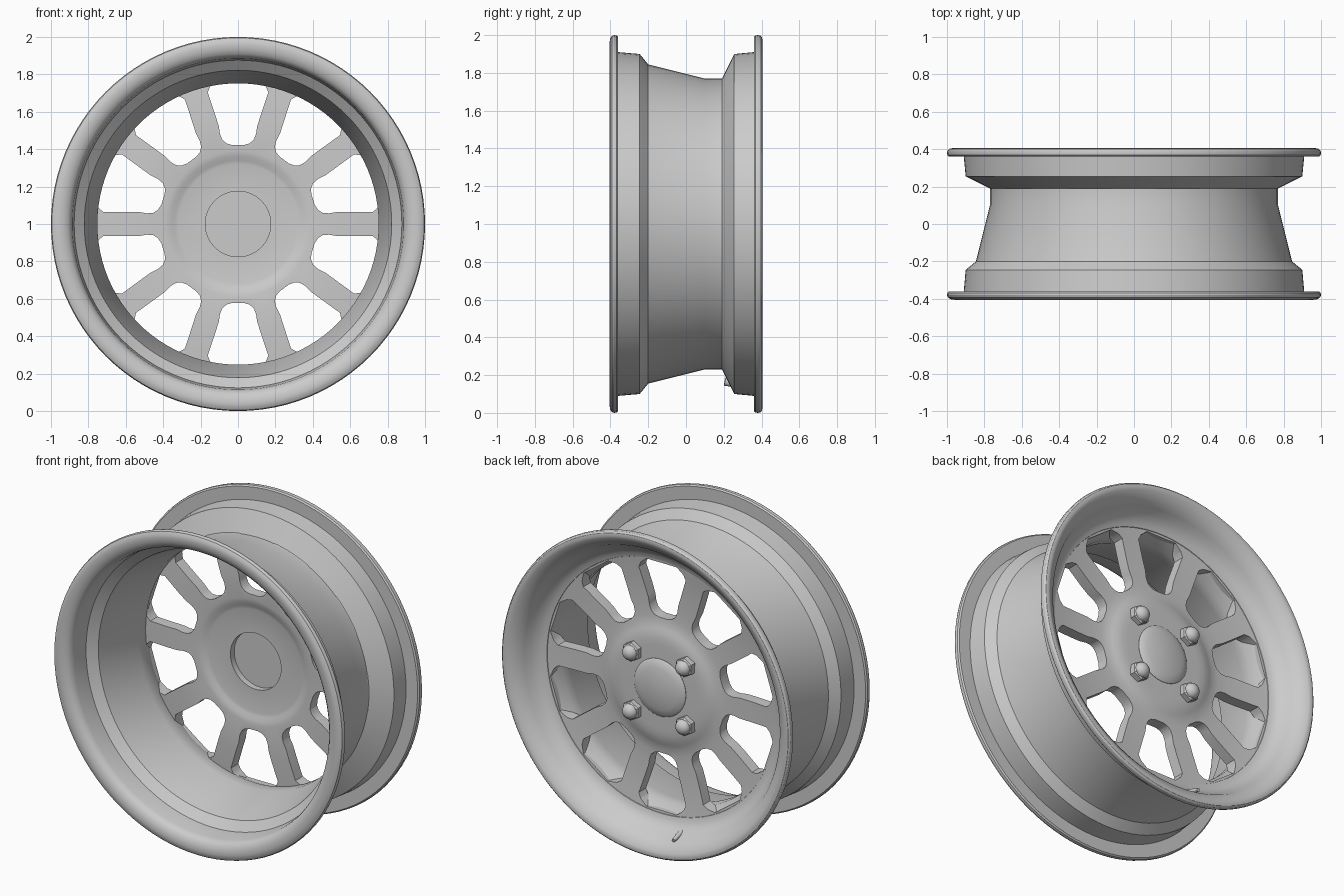
import bpy, bmesh, math
from mathutils import Matrix, Vector

if "Cube" in bpy.data.objects:
    bpy.data.objects.remove(bpy.data.objects["Cube"])

CENTRE = Vector((0, 0, 1))   # wheel axis runs along y at z = 1


def finish(name, bm, smooth=True, angle=30):
    bmesh.ops.recalc_face_normals(bm, faces=bm.faces)
    me = bpy.data.meshes.new(name)
    bm.to_mesh(me)
    bm.free()
    ob = bpy.data.objects.new(name, me)
    bpy.context.collection.objects.link(ob)
    if smooth:
        shade(ob, angle)
    return ob


def shade(ob, angle=30):
    ob.data.shade_smooth()
    ob.data.set_sharp_from_angle(angle=math.radians(angle))


def lathe(name, profile, closed=True, steps=96, smooth=True):
    """Spin a (y, radius) profile round the wheel axis."""
    bm = bmesh.new()
    vs = [bm.verts.new((0, y, 1 + r)) for y, r in profile]
    pairs = list(zip(vs, vs[1:])) + ([(vs[-1], vs[0])] if closed else [])
    for a, b in pairs:
        bm.edges.new((a, b))
    bmesh.ops.spin(bm, geom=bm.verts[:] + bm.edges[:], cent=CENTRE,
                   axis=(0, 1, 0), angle=math.tau, steps=steps)
    bmesh.ops.remove_doubles(bm, verts=bm.verts, dist=1e-4)
    return finish(name, bm, smooth)


# Rim barrel: outer drop-centre shape, rolled lips, inner wall and outboard dish
lathe("rim_barrel", [
    (-.36, .91), (-.36, .99), (-.368, .998), (-.38, 1.0), (-.393, .995),
    (-.402, .98), (-.405, .96), (-.402, .935), (-.392, .91), (-.375, .893),
    (-.35, .886), (-.25, .876), (-.205, .822), (.09, .752), (.16, .752),
    (.245, .79), (.252, .815), (.268, .84), (.295, .865), (.33, .885),
    (.362, .903), (.385, .932), (.4, .955), (.405, .972), (.402, .988),
    (.393, .997), (.38, 1.0), (.368, .998), (.36, .99), (.36, .91),
    (.255, .90), (.19, .77), (.1, .77), (-.2, .845), (-.245, .90)])

# Spoked face: hub disc, spoke plate and inner recess
face = lathe("wheel_face", [
    (.213, 0), (.213, .175), (.175, .175), (.175, .32), (.17, .34), (.16, .362),
    (.155, .39), (.155, .6), (.165, .76), (.243, .796), (.232, .70), (.226, .6),
    (.223, .5), (.224, .43), (.228, .39), (.237, .36), (.246, .335),
    (.252, .30), (.254, .26), (.254, 0)], closed=False, smooth=False)

# Ten window cutters with rounded inner ends and chamfered outer ends
half = [(.03, .422), (.06, .43), (.083, .449), (.096, .48), (.103, .525),
        (.162, .705), (.147, .738), (.105, .774)]
outline = half + [(-x, r) for x, r in reversed(half)]
bm = bmesh.new()
for i in range(10):
    rot = Matrix.Rotation(math.radians(36 * i), 4, 'Y')
    ring = [bm.verts.new(rot @ Vector((x, 0, r)) + CENTRE) for x, r in outline]
    f = bm.faces.new(ring)
    ext = bmesh.ops.extrude_face_region(bm, geom=[f])["geom"]
    bmesh.ops.translate(bm, vec=(0, .4, 0),
                        verts=[v for v in ext if isinstance(v, bmesh.types.BMVert)])
cutter = finish("window_cutter", bm, smooth=False)
cutter.hide_render = True
mod = face.modifiers.new("windows", 'BOOLEAN')
mod.object = cutter
mod.operation = 'DIFFERENCE'
mod.solver = 'EXACT'
bpy.context.view_layer.objects.active = face
bpy.ops.object.modifier_apply(modifier=mod.name)
bpy.data.objects.remove(cutter)
shade(face)

# Domed centre cap
lathe("centre_cap", [(.24, 0), (.24, .178), (.256, .178), (.266, .165), (.276, .13),
                     (.284, .08), (.288, .035), (.289, 0)], closed=False, steps=64)

# Four lug nuts: hex base with a rounded top
for i in range(4):
    a = math.radians(45 + 90 * i)
    pos = Vector((.26 * math.cos(a), 0, .26 * math.sin(a)))
    nut = lathe(f"lug_nut_{i + 1}", [(.24, 0), (.24, .06), (.285, .06), (.293, .05), (.293, 0)],
                closed=False, steps=6, smooth=False)
    dome = lathe(f"lug_nut_dome_{i + 1}",
                 [(.285, .047)] + [(.29 + .04 * math.sin(t * math.pi / 10),
                                    .047 * math.cos(t * math.pi / 10)) for t in range(6)],
                 closed=False, steps=24)
    nut.location = dome.location = pos

# Tyre valve, slanting through the outboard dish near the bottom
inner, tip = Vector((0, .205, -.85)), Vector((0, .365, -.885))
swing = Matrix.Rotation(math.radians(11), 4, 'Y')
inner, tip = swing @ inner, swing @ tip
axis = tip - inner
bm = bmesh.new()
bmesh.ops.create_cone(bm, cap_ends=True, segments=16, radius1=.022, radius2=.011,
                      depth=axis.length,
                      matrix=Matrix.Translation(CENTRE + (inner + tip) / 2)
                      @ axis.to_track_quat('Z', 'Y').to_matrix().to_4x4())
finish("valve_stem", bm)
